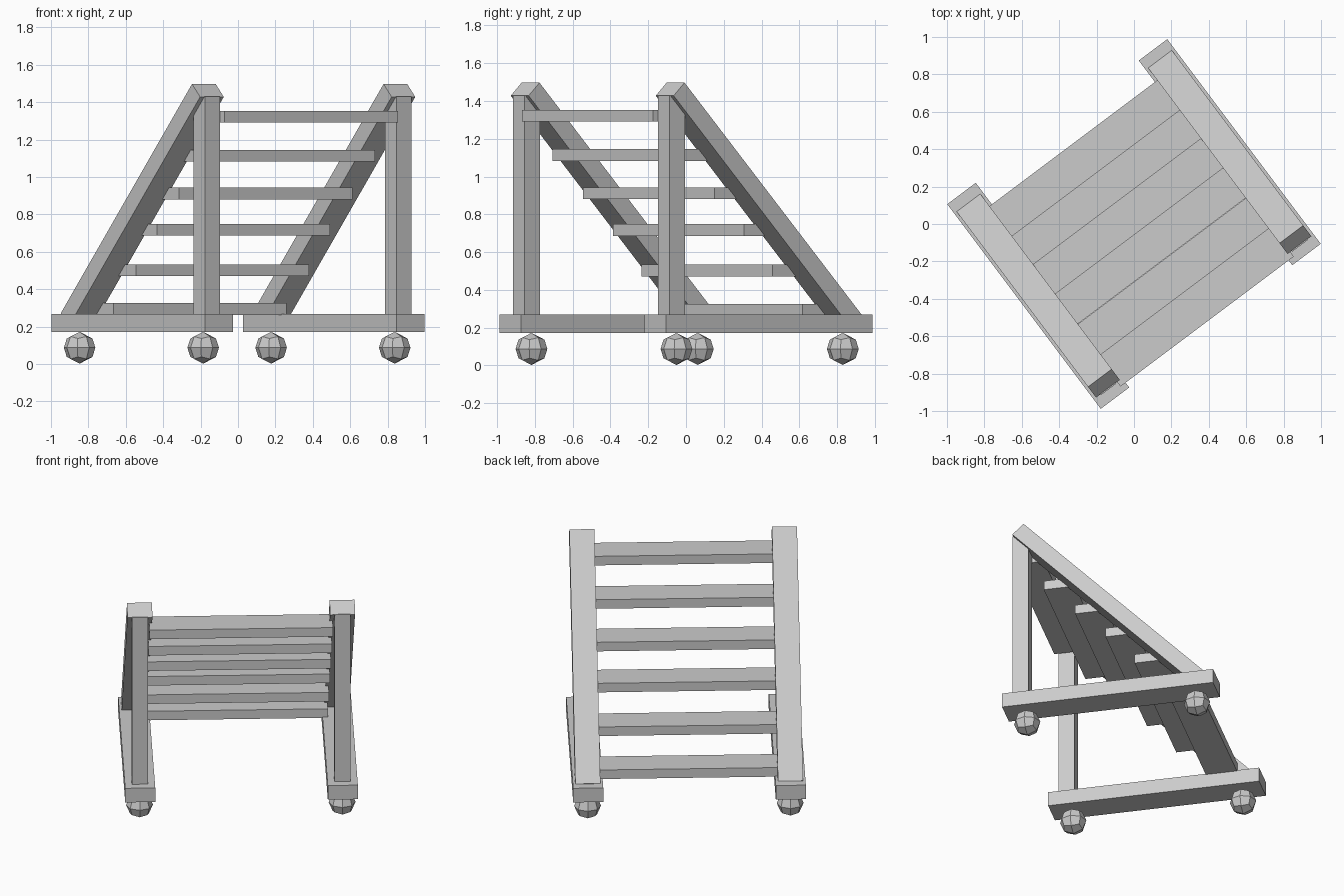
import bpy, bmesh, math
from mathutils import Matrix, Vector

if "Cube" in bpy.data.objects:
    bpy.data.objects.remove(bpy.data.objects["Cube"])

# The whole stair unit is turned about the vertical axis
TURN = Matrix.Rotation(math.atan2(0.6, 0.8), 4, 'Z')


def finish(name, bm):
    bmesh.ops.recalc_face_normals(bm, faces=bm.faces[:])
    bm.transform(TURN)
    mesh = bpy.data.meshes.new(name)
    bm.to_mesh(mesh)
    bm.free()
    ob = bpy.data.objects.new(name, mesh)
    bpy.context.collection.objects.link(ob)
    return ob


def box(name, x0, x1, y0, y1, z0, z1):
    bm = bmesh.new()
    bmesh.ops.create_cube(bm, size=1)
    bm.transform(Matrix.Translation(((x0 + x1) / 2, (y0 + y1) / 2, (z0 + z1) / 2))
                 @ Matrix.Diagonal((x1 - x0, y1 - y0, z1 - z0, 1)))
    return finish(name, bm)


def side_beam(name, x, half_width, profile):
    bm = bmesh.new()
    face = bm.faces.new([bm.verts.new((x - half_width, y, z)) for y, z in profile])
    ext = bmesh.ops.extrude_face_region(bm, geom=[face])
    moved = [g for g in ext["geom"] if isinstance(g, bmesh.types.BMVert)]
    bmesh.ops.translate(bm, verts=moved, vec=(2 * half_width, 0, 0))
    return finish(name, bm)


def faceted_ball(name, center, radius):
    # subdivided cube pushed out to a sphere
    bm = bmesh.new()
    bmesh.ops.create_cube(bm, size=2)
    bmesh.ops.subdivide_edges(bm, edges=bm.edges[:], cuts=1, use_grid_fill=True)
    for v in bm.verts:
        v.co = Vector(center) + v.co.normalized() * radius
    return finish(name, bm)


BEAM = [(0.622, 0.27), (-0.549, 1.497), (-0.621, 1.428), (0.55, 0.201)]

for side, x in (("left", -0.64), ("right", 0.64)):
    # Base rail, upright post and sloping stringer
    box(f"{side}_base_rail", x - 0.095, x + 0.095, -0.684, 0.684, 0.17, 0.268)
    box(f"{side}_post", x - 0.051, x + 0.051, -0.626, -0.524, 0.26, 1.43)
    side_beam(f"{side}_stringer", x, 0.079, BEAM)
    # Ball casters
    for end, y in (("front", -0.543), ("back", 0.558)):
        faceted_ball(f"{side}_{end}_caster", (x, y, 0.087), 0.085)

# Treads: front edge and underside height of each
TREADS = [(0.338, 0.263), (0.139, 0.47), (-0.05, 0.686),
          (-0.247, 0.88), (-0.45, 1.082), (-0.652, 1.29)]
for i, (y, z) in enumerate(TREADS):
    box(f"tread_{i + 1}", -0.579, 0.579, y, y + 0.202, z, z + 0.063)
